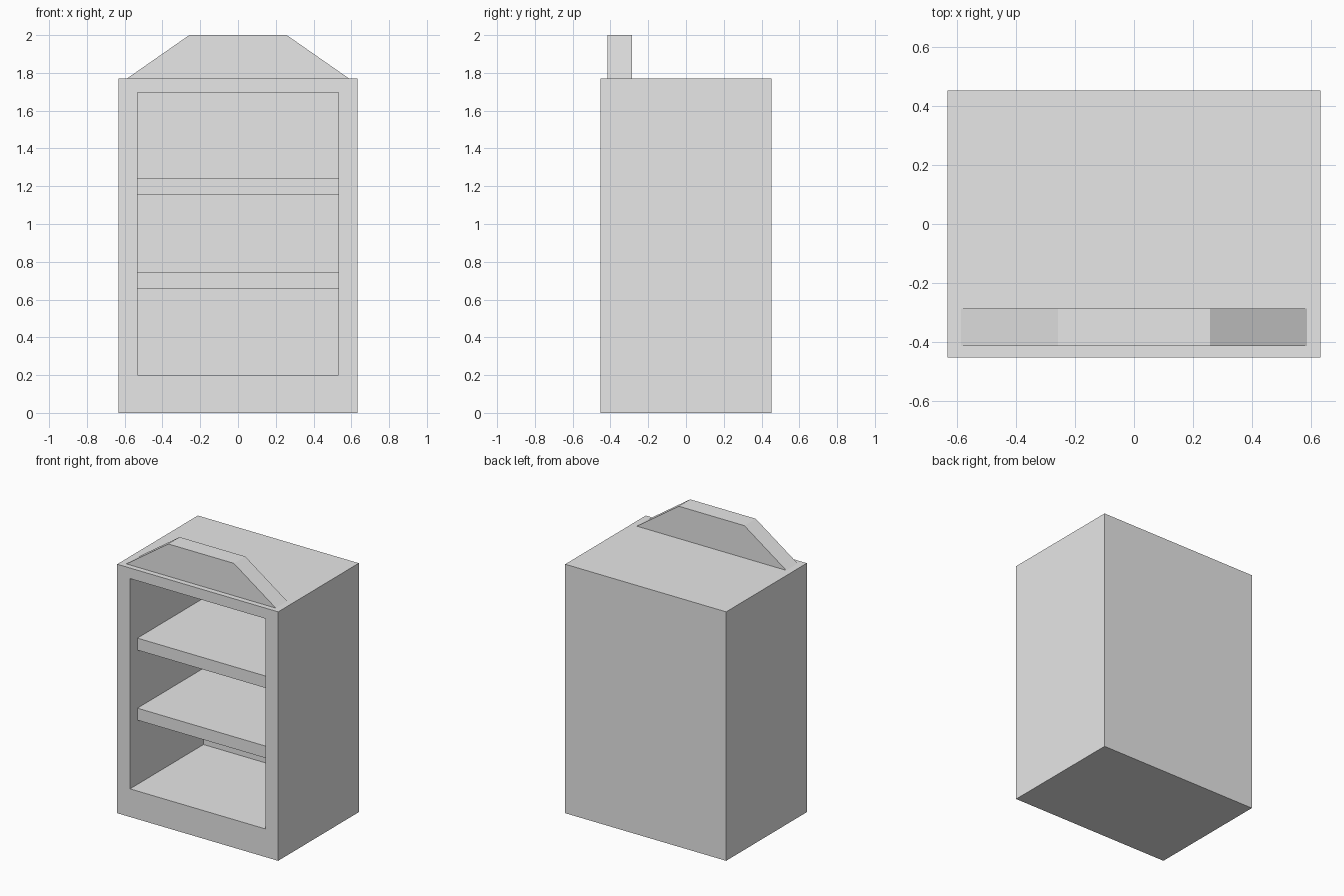
import bpy
import bmesh

cube = bpy.data.objects.get("Cube")
if cube:
    bpy.data.objects.remove(cube, do_unlink=True)

# Single light grey finish
grey = bpy.data.materials.new("light_grey")
grey.use_nodes = True
color = (0.8, 0.8, 0.8, 1.0)
grey.diffuse_color = color
grey.node_tree.nodes["Principled BSDF"].inputs["Base Color"].default_value = color

W, D, H = 0.633, 0.453, 1.77        # cabinet half width, half depth, height
IN_W, IN_Z0, IN_Z1 = 0.532, 0.20, 1.695   # cavity half width, floor, ceiling
IN_BACK, SHELF_FRONT = 0.372, -0.37


def make_object(name, bm):
    bmesh.ops.recalc_face_normals(bm, faces=bm.faces)
    mesh = bpy.data.meshes.new(name)
    bm.to_mesh(mesh)
    bm.free()
    mesh.materials.append(grey)
    obj = bpy.data.objects.new(name, mesh)
    bpy.context.collection.objects.link(obj)
    return obj


def extruded_profile(name, profile, y0, y1):
    """Prism from an (x, z) outline running from y0 to y1."""
    bm = bmesh.new()
    face = bm.faces.new([bm.verts.new((x, y0, z)) for x, z in profile])
    ext = bmesh.ops.extrude_face_region(bm, geom=[face])
    verts = [v for v in ext["geom"] if isinstance(v, bmesh.types.BMVert)]
    bmesh.ops.translate(bm, verts=verts, vec=(0, y1 - y0, 0))
    return make_object(name, bm)


def rectangle(half_width, z0, z1):
    return [(-half_width, z0), (half_width, z0), (half_width, z1), (-half_width, z1)]


# Cabinet shell: front frame, cavity and outer walls share one mesh
bm = bmesh.new()


def ring(half_width, y, z0, z1):
    return [bm.verts.new((x, y, z)) for x, z in rectangle(half_width, z0, z1)]


loops = [
    ring(W, D, 0, H),
    ring(W, -D, 0, H),
    ring(IN_W, -D, IN_Z0, IN_Z1),
    ring(IN_W, IN_BACK, IN_Z0, IN_Z1),
]
for a, b in zip(loops, loops[1:]):
    for i in range(4):
        j = (i + 1) % 4
        bm.faces.new((a[i], a[j], b[j], b[i]))
bm.faces.new(loops[0])
bm.faces.new(loops[-1])
make_object("cabinet_shell", bm)

# Two recessed shelves
for name, z0, z1 in (("lower_shelf", 0.657, 0.742), ("upper_shelf", 1.155, 1.24)):
    extruded_profile(name, rectangle(IN_W, z0, z1), SHELF_FRONT, IN_BACK)

# Tapered header board standing on the top near the front
extruded_profile("header_board",
                 [(-0.588, H), (0.588, H), (0.258, 2.0), (-0.258, 2.0)],
                 -0.415, -0.287)
